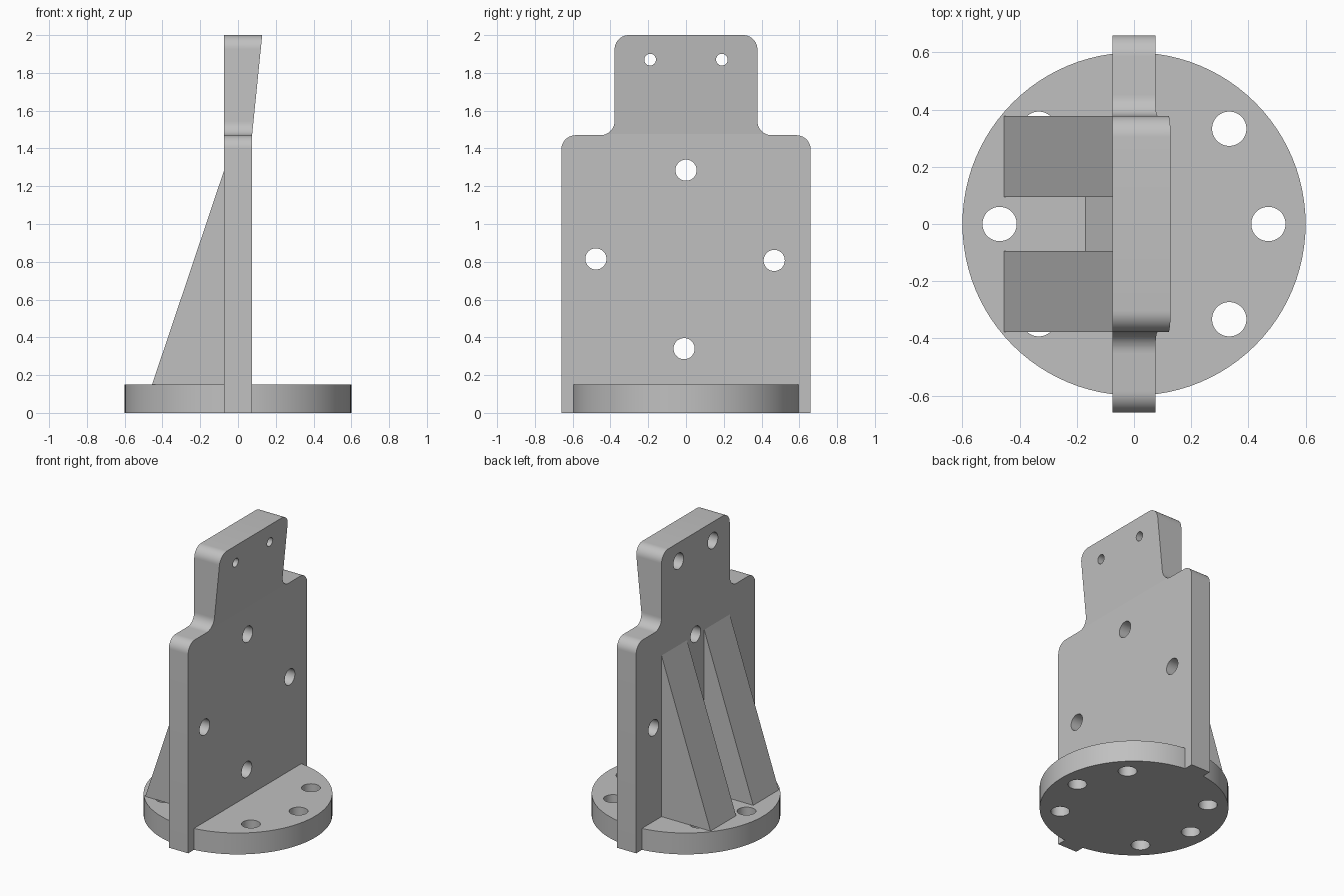
import bpy, bmesh, math
from mathutils import Vector, Matrix

if "Cube" in bpy.data.objects:
    bpy.data.objects.remove(bpy.data.objects["Cube"], do_unlink=True)

grey = bpy.data.materials.new("machined_grey")
grey.use_nodes = True
grey.diffuse_color = (0.53, 0.53, 0.53, 1)
grey.node_tree.nodes["Principled BSDF"].inputs["Base Color"].default_value = (0.53, 0.53, 0.53, 1)

PLATE_X, BASE_H, SHOULDER, TOP = 0.075, 0.15, 1.47, 2.0


def make_object(name, bm):
    bmesh.ops.recalc_face_normals(bm, faces=bm.faces)
    mesh = bpy.data.meshes.new(name)
    bm.to_mesh(mesh)
    bm.free()
    mesh.materials.append(grey)
    obj = bpy.data.objects.new(name, mesh)
    bpy.context.collection.objects.link(obj)
    return obj


def prism(points, direction):
    """Extrude a closed outline along a direction."""
    bm = bmesh.new()
    face = bm.faces.new([bm.verts.new(p) for p in points])
    out = bmesh.ops.extrude_face_region(bm, geom=[face])
    moved = [v for v in out["geom"] if isinstance(v, bmesh.types.BMVert)]
    bmesh.ops.translate(bm, vec=direction, verts=moved)
    return bm


def cylinder(name, centre, radius, depth, axis="Z", segments=48):
    bm = bmesh.new()
    turn = Matrix.Rotation(math.pi / 2, 4, "Y") if axis == "X" else Matrix()
    bmesh.ops.create_cone(bm, cap_ends=True, segments=segments, radius1=radius, radius2=radius,
                          depth=depth, matrix=Matrix.Translation(centre) @ turn)
    return make_object(name, bm)


def box(name, size):
    bm = bmesh.new()
    bmesh.ops.create_cube(bm, size=1, matrix=Matrix.Diagonal((*size, 1)))
    return make_object(name, bm)


def cut(obj, cutters):
    for cutter in cutters:
        mod = obj.modifiers.new("cut", "BOOLEAN")
        mod.operation, mod.solver, mod.object = "DIFFERENCE", "EXACT", cutter
        bpy.context.view_layer.objects.active = obj
        bpy.ops.object.modifier_apply(modifier=mod.name)
        bpy.data.objects.remove(cutter, do_unlink=True)


def smooth(obj):
    bpy.ops.object.select_all(action="DESELECT")
    obj.select_set(True)
    bpy.context.view_layer.objects.active = obj
    bpy.ops.object.shade_smooth_by_angle(angle=math.radians(30))


def rounded(corners, steps=10):
    """Round the right-angled corners of a (y, z, radius) outline."""
    pts = []
    for i, (y, z, r) in enumerate(corners):
        p = Vector((y, z))
        if r == 0:
            pts.append(p)
            continue
        before = (Vector(corners[i - 1][:2]) - p).normalized()
        after = (Vector(corners[(i + 1) % len(corners)][:2]) - p).normalized()
        centre = p + r * (before + after)
        for k in range(steps + 1):
            t = math.pi / 2 * k / steps
            pts.append(centre - r * (after * math.cos(t) + before * math.sin(t)))
    return pts


# Round base: slot for the plate and a ring of bolt holes
base = cylinder("base_disc", (0, 0, BASE_H / 2), 0.6, BASE_H, segments=96)
bolts = [(s * 0.47, 0) for s in (-1, 1)]
bolts += [(sx * 0.333, sy * 0.333) for sx in (-1, 1) for sy in (-1, 1)]
cutters = [cylinder("bolt_cutter", (x, y, BASE_H / 2), 0.06, 0.5) for x, y in bolts]
cut(base, cutters + [box("slot_cutter", (2 * PLATE_X, 2, 1))])
smooth(base)

# Upright plate with rounded shoulders and a head that thickens upward
R = 0.075
half = [(0.66, 0, 0), (0.66, SHOULDER, R), (0.378, SHOULDER, R), (0.378, TOP, R)]
outline = half + [(-y, z, r) for y, z, r in reversed(half)]
bm = prism([(-PLATE_X, p.x, p.y) for p in rounded(outline)], (2 * PLATE_X, 0, 0))
bend = SHOULDER + 0.005
bmesh.ops.bisect_plane(bm, geom=bm.verts[:] + bm.edges[:] + bm.faces[:],
                       plane_co=(0, 0, bend), plane_no=(0, 0, 1))
for v in bm.verts:
    if v.co.x > 0 and v.co.z > bend:
        v.co.x += 0.053 * (v.co.z - bend) / (TOP - bend)
plate = make_object("upright_plate", bm)

# Plate holes, and head holes counterbored from the rib side
cutters = [cylinder("hole_cutter", (0, y, z), 0.056, 1, "X")
           for y, z in ((0, 1.285), (-0.477, 0.815), (0.467, 0.807), (-0.01, 0.34))]
for side in (-1, 1):
    cutters.append(cylinder("pin_cutter", (0, side * 0.19, 1.87), 0.031, 1, "X"))
    cutters.append(cylinder("bore_cutter", (-0.235, side * 0.19, 1.87), 0.056, 0.5, "X"))
cut(plate, cutters)
smooth(plate)


# Wedge ribs behind the plate, and the low chamfer between them
def wedge(name, reach, top, y0, y1):
    profile = [(-PLATE_X, y0, BASE_H), (-reach, y0, BASE_H), (-PLATE_X, y0, top)]
    return make_object(name, prism(profile, (0, y1 - y0, 0)))


wedge("rib_back", 0.455, 1.28, 0.095, 0.378)
wedge("rib_front", 0.455, 1.28, -0.378, -0.095)
wedge("rib_web", 0.17, 0.27, -0.095, 0.095)
